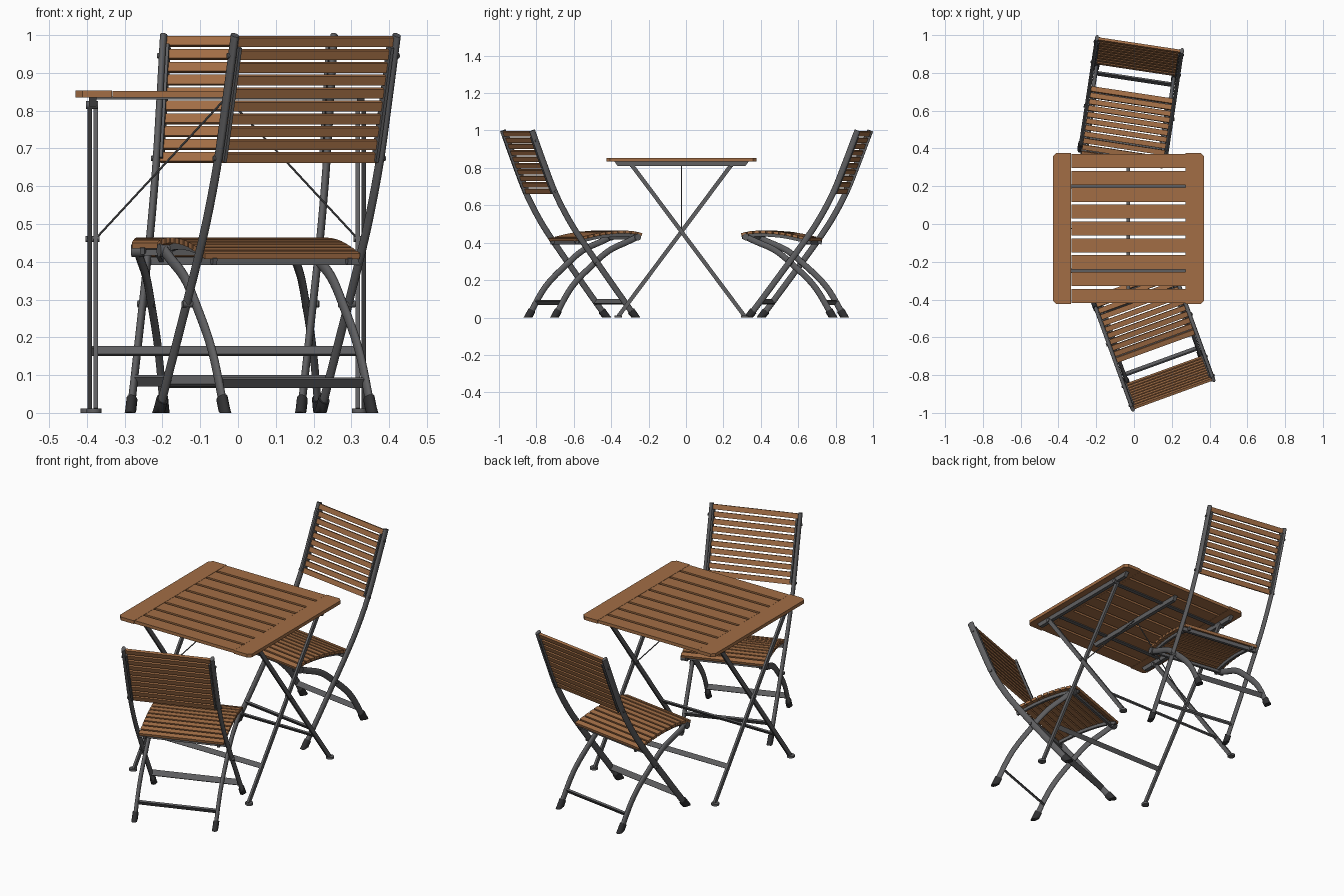
import bpy, bmesh, math
from mathutils import Vector, Matrix

if "Cube" in bpy.data.objects:
    bpy.data.objects.remove(bpy.data.objects["Cube"])


def material(name, rgb):
    m = bpy.data.materials.new(name)
    m.diffuse_color = (*rgb, 1)
    m.use_nodes = True
    m.node_tree.nodes["Principled BSDF"].inputs["Base Color"].default_value = m.diffuse_color
    return m


WOOD = material("warm wood", (0.36, 0.155, 0.06))
METAL = material("grey metal", (0.115, 0.115, 0.12))
RUBBER = material("black rubber", (0.03, 0.03, 0.032))


def finish(name, bm, mat, matrix=None, smooth=False):
    bmesh.ops.recalc_face_normals(bm, faces=bm.faces)
    me = bpy.data.meshes.new(name)
    bm.to_mesh(me)
    bm.free()
    me.materials.append(mat)
    ob = bpy.data.objects.new(name, me)
    bpy.context.collection.objects.link(ob)
    if matrix:
        ob.matrix_world = matrix
    if smooth:
        bpy.ops.object.select_all(action='DESELECT')
        bpy.context.view_layer.objects.active = ob
        ob.select_set(True)
        bpy.ops.object.shade_smooth_by_angle(angle=math.radians(40))
    return ob


def add_box(bm, centre, size, tilt=0.0):
    """Box tilted about the x axis."""
    m = Matrix.Translation(centre) @ Matrix.Rotation(tilt, 4, 'X') @ Matrix.Diagonal((*size, 1))
    return bmesh.ops.create_cube(bm, size=1, matrix=m)['verts']


def add_rod(bm, p, q, r, n=10):
    p, q = Vector(p), Vector(q)
    d = q - p
    m = Matrix.Translation((p + q) / 2) @ d.to_track_quat('Z', 'Y').to_matrix().to_4x4()
    bmesh.ops.create_cone(bm, cap_ends=True, segments=n, radius1=r, radius2=r, depth=d.length, matrix=m)


def spline(pts, steps=6):
    """Catmull-Rom curve through (y, z) points."""
    p = [Vector(a) for a in pts]
    p = [2 * p[0] - p[1]] + p + [2 * p[-1] - p[-2]]
    out = []
    for i in range(1, len(p) - 2):
        a, b, c, d = p[i - 1:i + 3]
        for k in range(steps):
            t = k / steps
            out.append(0.5 * (2 * b + (c - a) * t + (2 * a - 5 * b + 4 * c - d) * t * t
                              + (3 * b - a - 3 * c + d) * t ** 3))
    return out + [p[-2]]


def oval(a, b, n=14):
    return [(a * math.cos(2 * math.pi * i / n), b * math.sin(2 * math.pi * i / n)) for i in range(n)]


def rect(a, b):
    return [(-a, -b), (a, -b), (a, b), (-a, b)]


def add_sweep(bm, path, x, section):
    """Sweep a cross-section along a (y, z) path at a given x; never below the floor."""
    rings = []
    for i, p in enumerate(path):
        t = (path[min(i + 1, len(path) - 1)] - path[max(i - 1, 0)]).normalized()
        rings.append([bm.verts.new((x + u, p.x - t.y * v, max(0, p.y + t.x * v))) for u, v in section])
    n = len(section)
    for r, s in zip(rings, rings[1:]):
        for i in range(n):
            bm.faces.new((r[i], r[(i + 1) % n], s[(i + 1) % n], s[i]))
    bm.faces.new(rings[0])
    bm.faces.new(rings[-1])


def along(path, f):
    """Point and tilt at fraction f of the path length."""
    seg = [(b - a).length for a, b in zip(path, path[1:])]
    d = f * sum(seg)
    for a, b, l in zip(path, path[1:], seg):
        if d <= l + 1e-6:
            return a.lerp(b, d / l), math.atan2((b - a).y, (b - a).x)
        d -= l
    return path[-1], 0


# ---------------- chair: y = -distance forward of the back top ----------------
def chair(tag, matrix):
    post = spline([(0, 1.0), (-.065, .83), (-.13, .67), (-.205, .53), (-.285, .41), (-.44, .2), (-.59, 0)])
    leg = spline([(-.61, .432), (-.55, .405), (-.45, .36), (-.36, .288), (-.235, .165), (-.135, 0)])
    seat = spline([(-.258, .415), (-.33, .433), (-.42, .45), (-.52, .457), (-.59, .453), (-.63, .443)])

    bm, caps, pins = bmesh.new(), bmesh.new(), bmesh.new()
    for s in (-1, 1):
        for path, x in ((post, .228), (leg, .207)):
            add_sweep(bm, path, s * x, oval(.010, .0165))
            a, b = path[-1], path[-2]
            d = (b - a).normalized()
            add_sweep(caps, [a + d * .045, a + d * .035, a + d * .012, a - d * .012], s * x, oval(.0145, .021))
        # pivot bolt, leg top knuckle and back bolts
        add_rod(pins, (s * .198, -.365, .288), (s * .243, -.365, .288), .009)
        add_rod(pins, (s * .19, -.605, .43), (s * .222, -.605, .43), .018, 14)
        for f in (.05, .3):
            p, _ = along(post, f)
            add_rod(pins, (s * .205, p.x, p.y), (s * .242, p.x, p.y), .007)
    finish(tag + "_side_frames", bm, METAL, matrix, True)
    finish(tag + "_foot_caps", caps, RUBBER, matrix, True)
    finish(tag + "_bolts", pins, METAL, matrix, True)

    # flat metal carriers under the slats
    bm = bmesh.new()
    for s in (-1, 1):
        low = [p for p in post if .665 < p.y < .985]
        add_sweep(bm, low, s * .214, rect(.004, .018))
        add_sweep(bm, [p - Vector((0, .015)) for p in seat], s * .19, rect(.006, .009))
    # cross bars: seat rear, seat front, rear feet, front feet
    add_box(bm, (0, -.285, .402), (.45, .016, .022))
    add_box(bm, (0, -.60, .425), (.41, .014, .016))
    add_box(bm, (0, -.185, .08), (.41, .010, .028), math.radians(-35))
    add_box(bm, (0, -.528, .085), (.45, .030, .010), math.radians(-53))
    finish(tag + "_cross_bars", bm, METAL, matrix)

    # back slats
    bm = bmesh.new()
    for i in range(10):
        z = .983 - i * .0341
        y = next(a.x + (b.x - a.x) * (a.y - z) / (a.y - b.y)
                 for a, b in zip(post, post[1:]) if a.y >= z >= b.y)
        add_box(bm, (0, y, z), (.436, .014, .026), math.radians(-21))
    finish(tag + "_back_slats", bm, WOOD, matrix)

    # seat slats
    bm = bmesh.new()
    for i in range(11):
        p, a = along(seat, (i + .4) / 10.8)
        add_box(bm, (0, p.x, p.y), (.436, .027, .015), a + math.pi)
    finish(tag + "_seat_slats", bm, WOOD, matrix)


for tag, loc, deg in (("rear_chair", (.029, .951, 0), -8.6), ("front_chair", (.206, -.901, 0), 200)):
    chair(tag, Matrix.Translation(loc) @ Matrix.Rotation(math.radians(deg), 4, 'Z'))

# ---------------- table, centred on x = -0.03, y = -0.024 ----------------
T = Matrix.Translation((-.03, -.024, 0))

# top: nine slats between two end boards with clipped corners
bm = bmesh.new()
for i in range(9):
    add_box(bm, (0, (i - 4) * .0893, .844), (.604, .075, .017))
finish("table_slats", bm, WOOD, T)
bm = bmesh.new()
for s in (-1, 1):
    pts = [(.303, -.4), (.382, -.4), (.4, -.382), (.4, .382), (.382, .4), (.303, .4)]
    f = bm.faces.new([bm.verts.new((s * x, y, .835)) for x, y in pts])
    g = bmesh.ops.extrude_face_region(bm, geom=[f])
    bmesh.ops.translate(bm, vec=(0, 0, .018), verts=[v for v in g['geom'] if isinstance(v, bmesh.types.BMVert)])
finish("table_end_boards", bm, WOOD, T)

# rails under the top, with slanted ends
bm = bmesh.new()
for x, half in ((-.355, .36), (.355, .36), (0, .33)):
    for v in add_box(bm, (x, 0, .823), (.02, half * 2, .025)):
        if v.co.z < .82:
            v.co.y *= .95
for y in (-.225, .223):
    add_box(bm, (0, y, .834), (.70, .022, .008))
finish("table_rails", bm, METAL, T)

# crossed legs, foot bars, feet, pivots and stay rods
bm, feet, rods = bmesh.new(), bmesh.new(), bmesh.new()
for s in (-1, 1):
    for d, x in ((1, .363), (-1, .347)):
        top, foot = Vector((-.268 * d, .818)), Vector((.338 * d, .006))
        add_sweep(bm, [top, foot], s * x, rect(.006, .011))
        add_rod(feet, (s * (x + .004), foot.x, 0), (s * (x + .004), foot.x, .011), .02, 14)
        add_rod(rods, (s * .34, top.x, .815), (s * .372, top.x, .815), .011)
    add_rod(rods, (s * .336, 0, .46), (s * .374, 0, .46), .008)
    add_rod(rods, (s * .345, 0, .463), (s * .01, 0, .825), .0028, 8)
for d, w in ((1, .72), (-1, .69)):
    add_box(bm, (0, .222 * d, .164), (w, .008, .026), math.radians(37 * d))
finish("table_legs", bm, METAL, T)
finish("table_feet", feet, METAL, T, True)
finish("table_stay_rods", rods, METAL, T, True)
